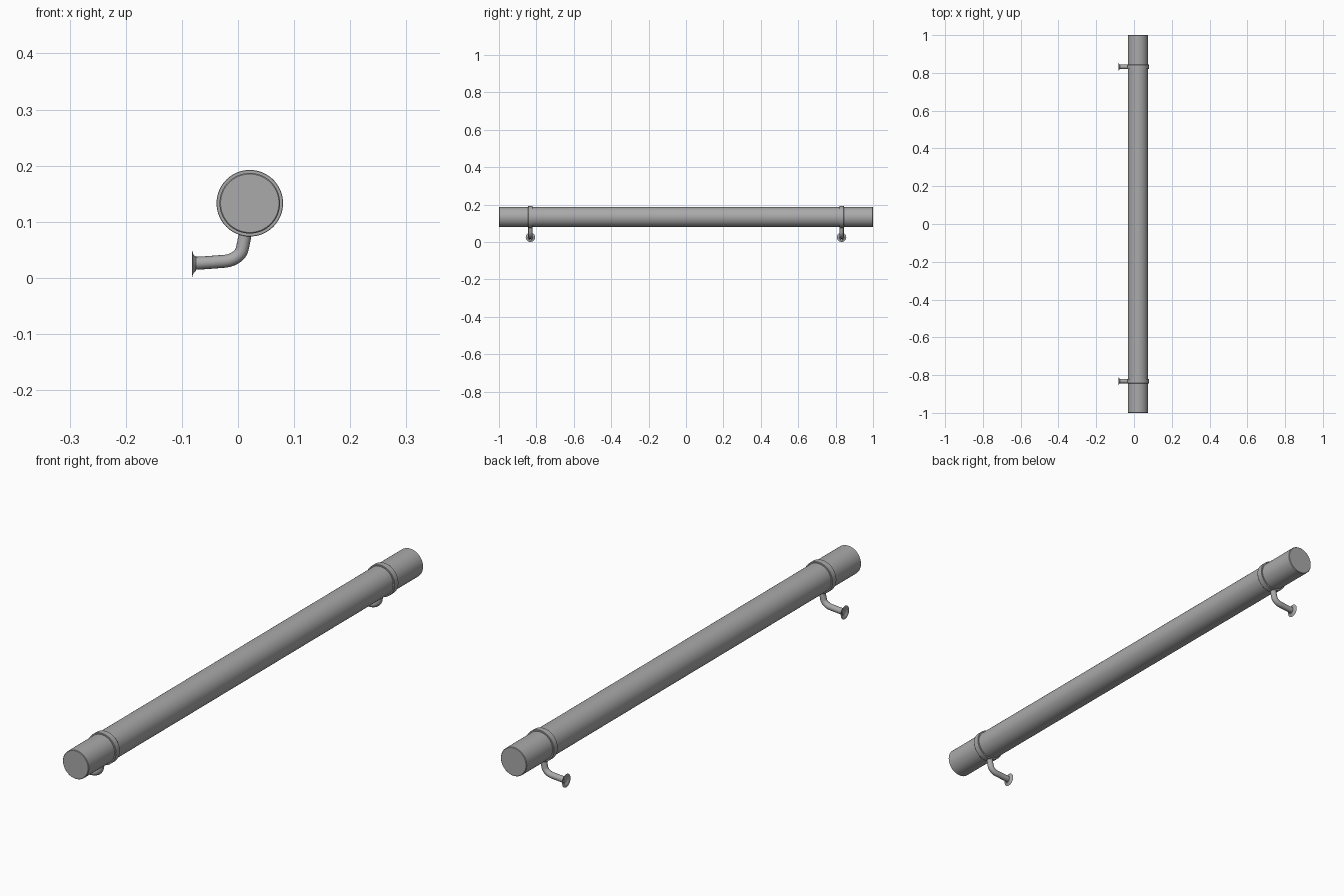
import bpy, bmesh, math
from mathutils import Matrix, Vector

cube = bpy.data.objects.get("Cube")
if cube:
    bpy.data.objects.remove(cube, do_unlink=True)

BAR_X, BAR_Z = 0.021, 0.133
BRACKET_Y = 0.832

metal = bpy.data.materials.new("brushed grey metal")
metal.use_nodes = True
grey = (0.4, 0.4, 0.4, 1)
metal.diffuse_color = grey
metal.node_tree.nodes["Principled BSDF"].inputs["Base Color"].default_value = grey


def finish(obj):
    obj.data.materials.append(metal)
    bpy.ops.object.select_all(action="DESELECT")
    obj.select_set(True)
    bpy.context.view_layer.objects.active = obj
    bpy.ops.object.shade_smooth_by_angle(angle=math.radians(35))


def lathe(name, profile, location, axis, segments, closed=False):
    """Spin (distance along axis, radius) points around the axis."""
    bm = bmesh.new()
    verts = [bm.verts.new((r, 0, d)) for d, r in profile]
    edges = [bm.edges.new(pair) for pair in zip(verts, verts[1:])]
    if closed:
        edges.append(bm.edges.new((verts[-1], verts[0])))
    bmesh.ops.spin(bm, geom=verts + edges, cent=(0, 0, 0), axis=(0, 0, 1),
                   angle=math.tau, steps=segments)
    bmesh.ops.remove_doubles(bm, verts=bm.verts, dist=1e-5)
    bmesh.ops.recalc_face_normals(bm, faces=bm.faces)
    turn = Vector((0, 0, 1)).rotation_difference(Vector(axis)).to_matrix().to_4x4()
    bm.transform(Matrix.Translation(location) @ turn)
    mesh = bpy.data.meshes.new(name)
    bm.to_mesh(mesh)
    bm.free()
    obj = bpy.data.objects.new(name, mesh)
    bpy.context.collection.objects.link(obj)
    finish(obj)


def bent_tube(name, path, y, radius):
    """Sweep a round section along bezier points of (x, z, handle dx, handle dz)."""
    curve = bpy.data.curves.new(name, "CURVE")
    curve.dimensions = "3D"
    curve.bevel_depth = radius
    curve.bevel_resolution = 6
    curve.resolution_u = 14
    curve.use_fill_caps = True
    spline = curve.splines.new("BEZIER")
    spline.bezier_points.add(len(path) - 1)
    for point, (x, z, dx, dz) in zip(spline.bezier_points, path):
        point.handle_left_type = point.handle_right_type = "FREE"
        point.co = (x, y, z)
        point.handle_left = (x - dx, y, z - dz)
        point.handle_right = (x + dx, y, z + dz)
    obj = bpy.data.objects.new(name, curve)
    bpy.context.collection.objects.link(obj)
    bpy.ops.object.select_all(action="DESELECT")
    obj.select_set(True)
    bpy.context.view_layer.objects.active = obj
    bpy.ops.object.convert(target="MESH")
    finish(bpy.context.object)


# Long round bar with softened end edges
lathe("rail_bar", [(-1, 0), (-1, 0.052), (-0.998, 0.054), (0.998, 0.054), (1, 0.052), (1, 0)],
      (BAR_X, 0, BAR_Z), (0, 1, 0), 64)

for side, y in (("front", -BRACKET_Y), ("back", BRACKET_Y)):
    # Collar clamped around the bar
    lathe(side + "_collar",
          [(-0.012, 0.053), (-0.012, 0.0585), (-0.011, 0.0593),
           (0.011, 0.0593), (0.012, 0.0585), (0.012, 0.053)],
          (BAR_X, y, BAR_Z), (0, 1, 0), 64, closed=True)
    # Arm running out from the wall and bending up to the collar
    bent_tube(side + "_arm",
              [(-0.079, 0.026, 0.02, 0.0005), (-0.025, 0.0295, 0.015, 0.001),
               (0.007, 0.05, 0.003, 0.011), (0.014, 0.085, 0.002, 0.01)],
              y, 0.0115)
    # Thin flared wall flange, open at the back
    lathe(side + "_flange",
          [(0, 0.025), (0.0015, 0.0195), (0.003, 0.016), (0.007, 0.0125), (0.007, 0.011),
           (0.004, 0.0115), (0.0015, 0.0155), (0, 0.0205)],
          (-0.082, y, 0.025), (1, 0, 0), 32, closed=True)
